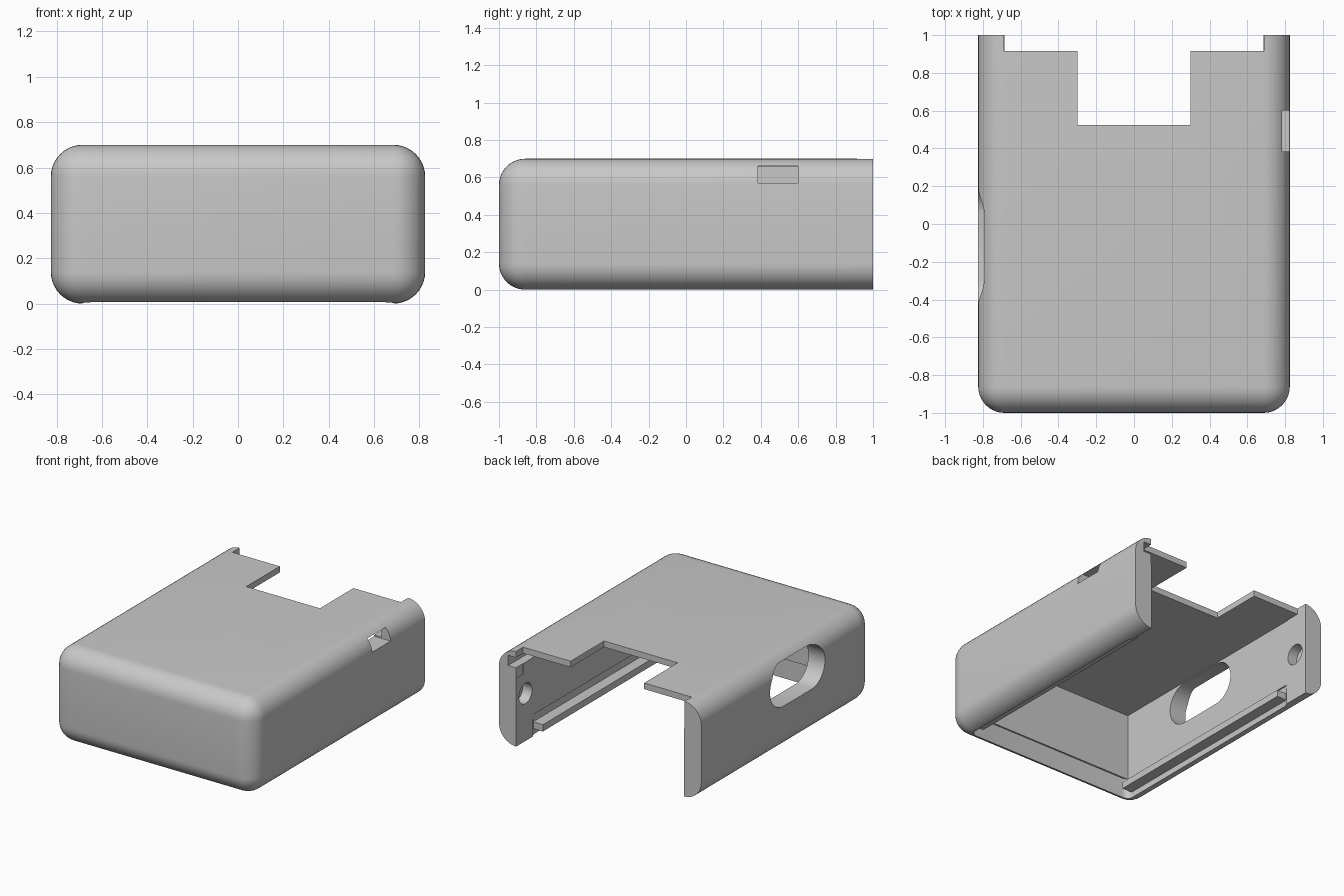
import bpy
import bmesh
from math import pi, radians
from mathutils import Matrix

cube = bpy.data.objects.get("Cube")
if cube:
    bpy.data.objects.remove(cube, do_unlink=True)

grey = bpy.data.materials.new("plain grey")
grey.use_nodes = True
grey.diffuse_color = (0.58, 0.58, 0.58, 1)
grey.node_tree.nodes["Principled BSDF"].inputs["Base Color"].default_value = (0.58, 0.58, 0.58, 1)


def to_object(name, bm):
    bmesh.ops.recalc_face_normals(bm, faces=bm.faces)
    mesh = bpy.data.meshes.new(name)
    bm.to_mesh(mesh)
    bm.free()
    mesh.materials.append(grey)
    obj = bpy.data.objects.new(name, mesh)
    bpy.context.collection.objects.link(obj)
    return obj


def box(name, x, y, z, radius=0, segments=8, upright_only=False):
    """Box from (min, max) ranges, with optional rounded edges."""
    bm = bmesh.new()
    size = [b - a for a, b in (x, y, z)]
    mid = [(a + b) / 2 for a, b in (x, y, z)]
    bmesh.ops.create_cube(bm, size=1, matrix=Matrix.Translation(mid) @ Matrix.Diagonal((*size, 1)))
    if radius:
        edges = [e for e in bm.edges if not upright_only
                 or abs(e.verts[0].co.z - e.verts[1].co.z) > 0.01]
        bmesh.ops.bevel(bm, geom=edges, offset=radius, segments=segments,
                        profile=0.5, affect='EDGES')
    return to_object(name, bm)


def rod(name, x, y, z, radius, stretch=0):
    """Round bar along x; stretch pulls it into a slot along y."""
    bm = bmesh.new()
    bmesh.ops.create_cone(bm, cap_ends=True, segments=48, radius1=radius, radius2=radius,
                          depth=x[1] - x[0], matrix=Matrix.Rotation(pi / 2, 4, 'Y'))
    if stretch:
        for v in bm.verts:
            if abs(v.co.y) > 0.0001:
                v.co.y += stretch if v.co.y > 0 else -stretch
    bmesh.ops.translate(bm, verts=bm.verts, vec=((x[0] + x[1]) / 2, y, z))
    return to_object(name, bm)


# Rounded outer shell, cut flat at the back by the first cutter
shell = box("case_shell", (-0.825, 0.825), (-1, 1.3), (0, 0.7), radius=0.14, segments=10)

cutters = [
    box("back_trim", (-1, 1), (1, 1.6), (-0.5, 1)),
    # main cavity, then the slightly narrower opening between the back posts
    box("cavity", (-0.69, 0.69), (-0.888, 0.81), (0.12, 0.655)),
    box("back_opening", (-0.685, 0.685), (0.7, 1.2), (-0.1, 0.655)),
    # shallow recess for the bottom lid, with rounded corners
    box("lid_recess", (-0.70, 0.70), (-0.90, 0.815), (-0.1, 0.155), 0.05, 6, True),
    # latch groove on one side only, leading to the latch window
    box("latch_groove", (0.6, 0.75), (0.385, 1.2), (0.58, 0.655)),
    box("latch_window", (0.65, 0.95), (0.385, 0.6), (0.57, 0.66)),
    # stepped back edge and notch of the top panel
    box("panel_step", (-0.687, 0.687), (0.915, 1.3), (0.5, 0.8)),
    box("panel_notch", (-0.3, 0.3), (0.525, 1.25), (0.51, 0.81)),
    # oval opening in the other side
    rod("oval_opening", (-1, -0.6), -0.12, 0.493, 0.157, 0.163),
]
# blind screw holes in the back posts
for side in (-1, 1):
    ends = sorted((side * 0.6, side * 0.76))
    cutters.append(rod("screw_hole", ends, 0.89, 0.35, 0.075))

bpy.context.view_layer.objects.active = shell
for cutter in cutters:
    cutter.hide_render = True
    mod = shell.modifiers.new("cut", 'BOOLEAN')
    mod.operation = 'DIFFERENCE'
    mod.solver = 'EXACT'
    mod.object = cutter
    bpy.ops.object.modifier_apply(modifier=mod.name)
    bpy.data.objects.remove(cutter, do_unlink=True)

# Snap rails standing out from the side walls near the bottom
for side, label in ((-1, "right"), (1, "left")):
    ends = sorted((side * 0.62, side * 0.72))
    box(label + "_snap_rail", ends, (-0.86, 0.78), (0.045, 0.095))

bpy.ops.object.select_all(action='DESELECT')
shell.select_set(True)
bpy.context.view_layer.objects.active = shell
bpy.ops.object.shade_smooth_by_angle(angle=radians(25))
